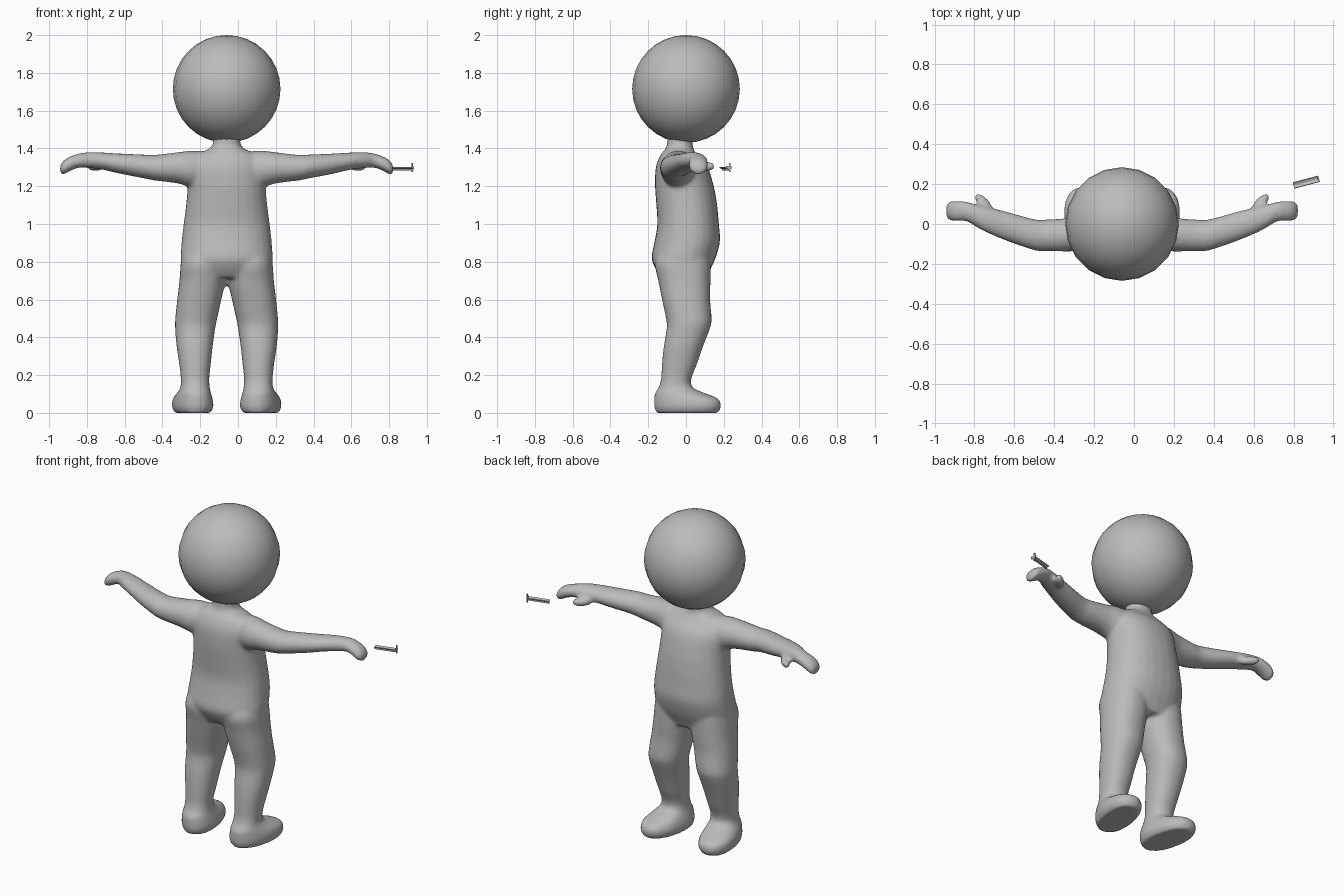
import bpy, bmesh, math
from mathutils import Matrix, Vector

if "Cube" in bpy.data.objects:
    bpy.data.objects.remove(bpy.data.objects["Cube"])

CX = -0.06  # symmetry axis of the figure

grey = bpy.data.materials.new("matte grey")
grey.diffuse_color = (0.5, 0.5, 0.5, 1)
grey.use_nodes = True
grey.node_tree.nodes["Principled BSDF"].inputs["Base Color"].default_value = grey.diffuse_color


def smooth_rows(rows, steps=4):
    """Catmull-Rom interpolation between cross-section rows."""
    out = []
    for i in range(len(rows) - 1):
        p = [rows[max(i - 1, 0)], rows[i], rows[i + 1], rows[min(i + 2, len(rows) - 1)]]
        for s in range(steps):
            t = s / steps
            out.append([0.5 * (2 * b + (c - a) * t + (2 * a - 5 * b + 4 * c - d) * t * t
                               + (3 * b - a - 3 * c + d) * t ** 3) for a, b, c, d in zip(*p)])
    return out + [list(rows[-1])]


def loft(bm, rows, place, power=0.9, n=28):
    """Row = (station, u0, u1, v0, v1, twist in degrees)."""
    rings = []
    for s, u0, u1, v0, v1, tw in smooth_rows(rows):
        ring = []
        for k in range(n):
            a = 2 * math.pi * k / n
            c, d = math.cos(a), math.sin(a)
            u = math.copysign(abs(c) ** power, c) * (u1 - u0) / 2
            v = math.copysign(abs(d) ** power, d) * (v1 - v0) / 2
            r = math.radians(tw)
            ring.append(bm.verts.new(place(s, (u0 + u1) / 2 + u * math.cos(r) - v * math.sin(r),
                                           (v0 + v1) / 2 + u * math.sin(r) + v * math.cos(r))))
        rings.append(ring)
    for a, b in zip(rings, rings[1:]):
        for k in range(n):
            bm.faces.new((a[k], a[(k + 1) % n], b[(k + 1) % n], b[k]))
    bm.faces.new(rings[0])
    bm.faces.new(rings[-1])


def finish(name, bm):
    bmesh.ops.recalc_face_normals(bm, faces=bm.faces[:])
    me = bpy.data.meshes.new(name)
    bm.to_mesh(me)
    bm.free()
    me.materials.append(grey)
    ob = bpy.data.objects.new(name, me)
    bpy.context.collection.objects.link(ob)
    return ob


# Torso and neck: z, x0, x1, y0, y1, twist
torso = [(0.715, -.19, .19, -.13, .11, 0), (0.76, -.235, .235, -.16, .13, 0),
         (0.82, -.244, .244, -.182, .157, 0), (0.91, -.238, .238, -.166, .18, 0),
         (1.0, -.228, .228, -.152, .174, 0), (1.1, -.215, .215, -.157, .165, 0),
         (1.2, -.207, .207, -.164, .147, 0), (1.3, -.205, .205, -.16, .115, 0),
         (1.365, -.165, .165, -.135, .06, 0), (1.395, -.10, .10, -.11, .04, 0),
         (1.425, -.072, .072, -.10, .035, 0), (1.48, -.08, .08, -.10, .04, 0)]

# Leg and foot, toes turned outward
leg = [(0.0, .09, .27, -.16, .172, -11), (0.035, .075, .285, -.17, .188, -11),
       (0.075, .08, .28, -.17, .172, -11), (0.105, .085, .262, -.165, .10, -9),
       (0.135, .09, .245, -.145, .035, -4), (0.18, .092, .243, -.132, .028, 0),
       (0.25, .085, .25, -.128, .055, 0), (0.35, .074, .265, -.118, .09, 0),
       (0.45, .06, .273, -.102, .128, 0), (0.5, .05, .272, -.106, .136, 0),
       (0.6, .028, .262, -.127, .128, 0), (0.7, .006, .25, -.147, .13, 0),
       (0.8, .0, .242, -.165, .13, 0), (0.88, .02, .22, -.12, .12, 0)]

# Arm and hand: x, y0, y1, z0, z1, twist
arm = [(.12, -.12, .05, 1.20, 1.385, 0), (.19, -.135, .05, 1.195, 1.388, 0),
       (.26, -.138, .032, 1.215, 1.38, 0), (.38, -.137, .022, 1.23, 1.366, 0),
       (.44, -.132, .024, 1.242, 1.368, 0), (.56, -.092, .057, 1.265, 1.373, 0),
       (.66, -.052, .083, 1.288, 1.379, 0), (.72, -.022, .096, 1.295, 1.381, 0),
       (.78, .013, .112, 1.298, 1.374, 0), (.83, .013, .117, 1.28, 1.357, 0),
       (.862, .017, .114, 1.262, 1.338, 0), (.882, .035, .098, 1.267, 1.312, 0)]

# Body: all limbs fused into one soft skin
bm = bmesh.new()
loft(bm, torso, lambda s, u, v: (CX + u, v, s))
for side in (1, -1):
    loft(bm, leg, lambda s, u, v: (CX + side * u, v, s))
    loft(bm, arm, lambda s, u, v: (CX + side * s, u, v), 1.0)
    thumb = (Matrix.Translation((CX + side * .695, .108, 1.305))
             @ Matrix.Rotation(side * math.radians(45), 4, 'Z')
             @ Matrix.Diagonal((.062, .026, .026, 1)))
    bmesh.ops.create_uvsphere(bm, u_segments=16, v_segments=12, radius=1, matrix=thumb)
body = finish("body", bm)
remesh = body.modifiers.new("fuse", 'REMESH')
remesh.mode = 'VOXEL'
remesh.voxel_size = 0.011
remesh.use_smooth_shade = True
relax = body.modifiers.new("relax", 'SMOOTH')
relax.factor = 0.5
relax.iterations = 7

# Head
bm = bmesh.new()
bmesh.ops.create_uvsphere(bm, u_segments=20, v_segments=16, radius=0.285,
                          matrix=Matrix.Translation((CX, 0, 1.715)))
for f in bm.faces:
    f.smooth = True
finish("head", bm)

# Small floating clip beside the hand: two strips, a rib and an end plate
bm = bmesh.new()
base = Matrix.Translation((.864, .21, 1.296)) @ Matrix.Rotation(math.radians(15), 4, 'Z')
for pos, size, tilt in (((0, -.008, 0), (.132, .016, .005), -25),
                        ((0, .008, 0), (.132, .016, .005), 25),
                        ((0, 0, -.006), (.132, .004, .014), 0),
                        ((.062, 0, .003), (.006, .028, .014), 0),
                        ((.062, .006, .003), (.006, .008, .05), 0)):
    m = (base @ Matrix.Translation(pos) @ Matrix.Rotation(math.radians(tilt), 4, 'X')
         @ Matrix.Diagonal((*size, 1)))
    bmesh.ops.create_cube(bm, size=1, matrix=m)
finish("clip", bm)
